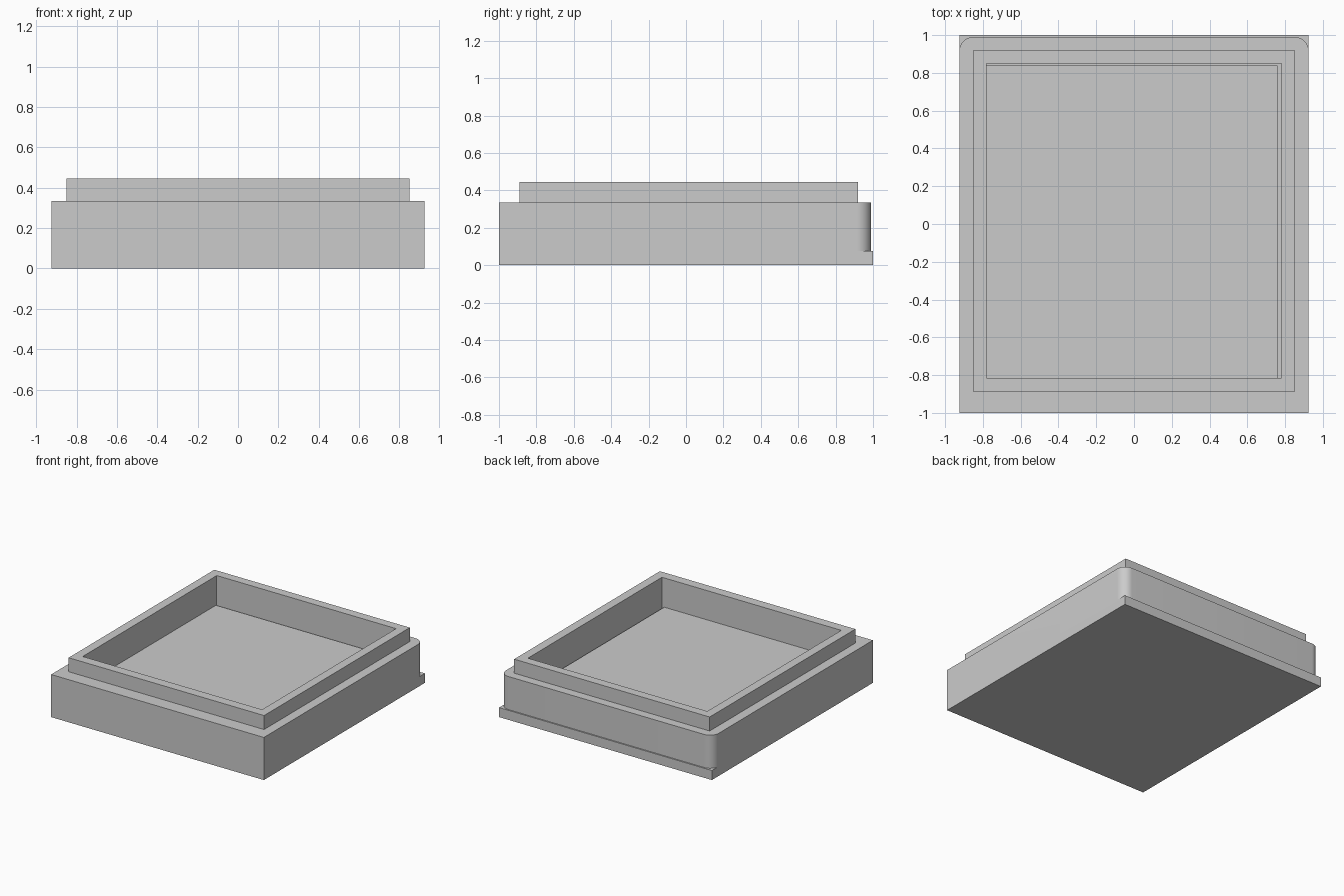
import bpy, bmesh, math

cube = bpy.data.objects.get("Cube")
if cube:
    bpy.data.objects.remove(cube, do_unlink=True)

grey = bpy.data.materials.new("light_grey")
grey.use_nodes = True
grey.diffuse_color = (0.6, 0.6, 0.6, 1)
grey.node_tree.nodes["Principled BSDF"].inputs["Base Color"].default_value = (0.6, 0.6, 0.6, 1)


def prism(name, outline, z0, z1):
    """Extrude a counter-clockwise outline from z0 to z1."""
    bm = bmesh.new()
    base = bm.faces.new([bm.verts.new((x, y, z0)) for x, y in outline])
    top = bmesh.ops.extrude_face_region(bm, geom=[base], use_keep_orig=True)
    verts = [v for v in top["geom"] if isinstance(v, bmesh.types.BMVert)]
    bmesh.ops.translate(bm, verts=verts, vec=(0, 0, z1 - z0))
    bmesh.ops.recalc_face_normals(bm, faces=bm.faces)
    mesh = bpy.data.meshes.new(name)
    bm.to_mesh(mesh)
    bm.free()
    mesh.materials.append(grey)
    obj = bpy.data.objects.new(name, mesh)
    bpy.context.collection.objects.link(obj)
    return obj


def rect(x0, x1, y0, y1):
    return [(x0, y0), (x1, y0), (x1, y1), (x0, y1)]


def combine(target, tool, operation):
    """Apply a boolean and remove the tool object."""
    mod = target.modifiers.new(operation.lower(), "BOOLEAN")
    mod.operation, mod.solver, mod.object = operation, "EXACT", tool
    bpy.context.view_layer.objects.active = target
    bpy.ops.object.modifier_apply(modifier=mod.name)
    bpy.data.objects.remove(tool, do_unlink=True)


W, R, BACK = 0.925, 0.075, 0.99

# Body outline: square front corners, rounded back corners
outline = [(-W, -1), (W, -1)]
for side, start in ((1, 0), (-1, 90)):
    for i in range(13):
        a = math.radians(start + 7.5 * i)
        outline.append((side * (W - R) + R * math.cos(a), BACK - R + R * math.sin(a)))

# Base slab with back ledge, body and raised lip joined, then hollowed
tray = prism("tray_body", rect(-W, W, -1, 1), 0, 0.075)
combine(tray, prism("upper_body", outline, 0.04, 0.335), "UNION")
combine(tray, prism("lip", rect(-0.85, 0.85, -0.89, 0.92), 0.2, 0.445), "UNION")
combine(tray, prism("cavity", rect(-0.78, 0.78, -0.815, 0.85), 0.075, 0.6), "DIFFERENCE")

# Floor block, leaving narrow gaps at one side and the back
floor = prism("tray_floor", rect(-0.78, 0.76, -0.815, 0.84), 0.075, 0.215)

# Smooth the rounded corners only
bpy.ops.object.select_all(action="DESELECT")
tray.select_set(True)
bpy.context.view_layer.objects.active = tray
bpy.ops.object.shade_smooth_by_angle(angle=math.radians(30))
